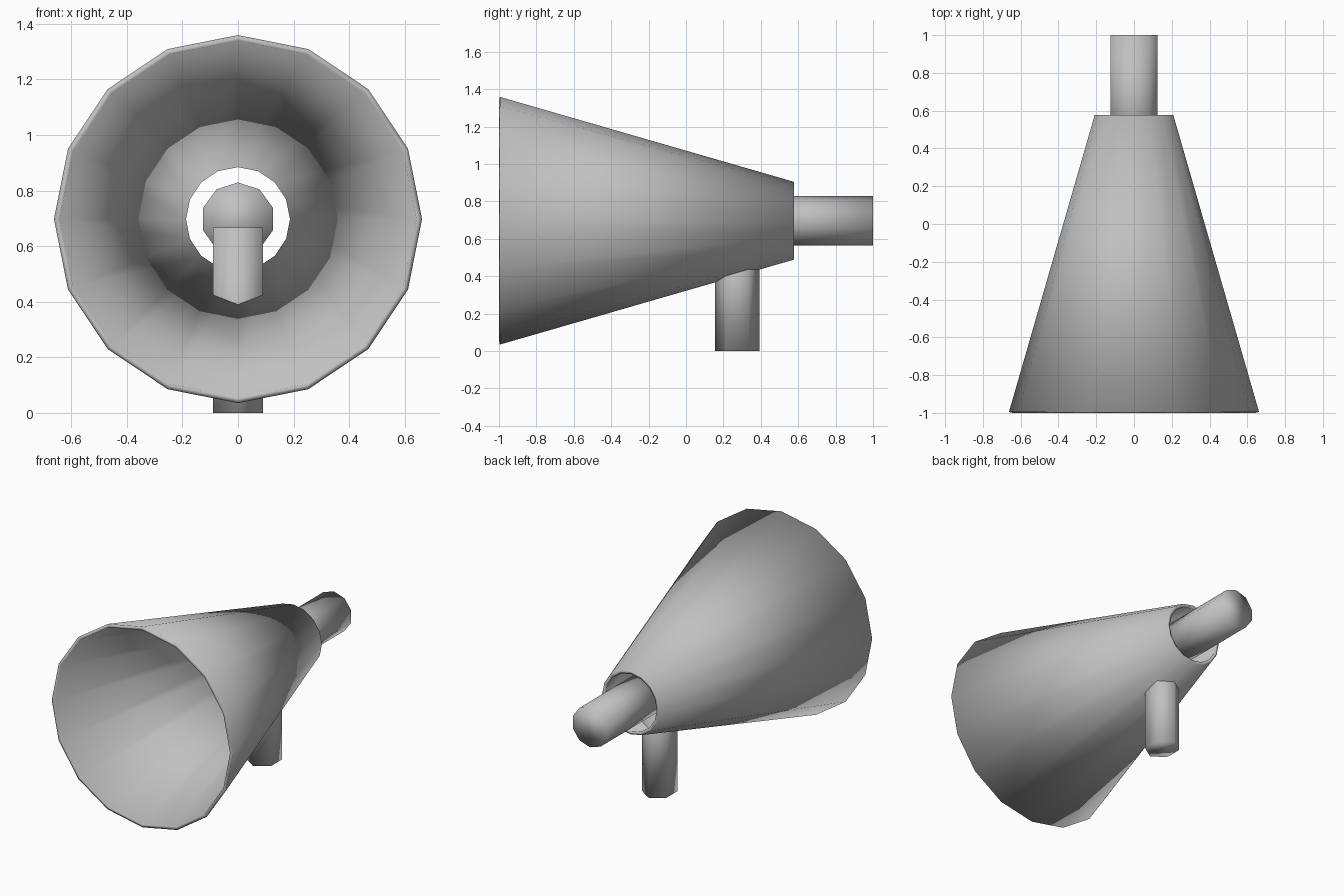
import bpy
import bmesh
import math

if "Cube" in bpy.data.objects:
    bpy.data.objects.remove(bpy.data.objects["Cube"])

AXIS_Z = 0.697  # height of the horn's centre line

grey = bpy.data.materials.new("plain_grey")
grey.diffuse_color = (0.53, 0.53, 0.53, 1.0)
grey.use_nodes = True
grey.node_tree.nodes["Principled BSDF"].inputs["Base Color"].default_value = grey.diffuse_color


def loft(name, rings, closed_loop=False):
    """Skin a list of point rings; cap both ends, or join last to first."""
    bm = bmesh.new()
    loops = [[bm.verts.new(p) for p in ring] for ring in rings]
    n = len(loops[0])
    pairs = list(zip(loops, loops[1:]))
    if closed_loop:
        pairs.append((loops[-1], loops[0]))
    else:
        bm.faces.new(loops[0])
        bm.faces.new(loops[-1])
    for a, b in pairs:
        for i in range(n):
            j = (i + 1) % n
            bm.faces.new((a[i], a[j], b[j], b[i]))
    bmesh.ops.recalc_face_normals(bm, faces=bm.faces)
    for f in bm.faces:
        f.smooth = True
    mesh = bpy.data.meshes.new(name)
    bm.to_mesh(mesh)
    bm.free()
    mesh.materials.append(grey)
    obj = bpy.data.objects.new(name, mesh)
    bpy.context.collection.objects.link(obj)
    return obj


def ring_y(radius, y, sides):
    """Ring around the horn axis with one vertex at the top."""
    angles = [2 * math.pi * i / sides for i in range(sides)]
    return [(radius * math.sin(a), y, AXIS_Z + radius * math.cos(a)) for a in angles]


def ring_z(rx, ry, cy, z, sides):
    """Horizontal ring with one vertex at the front."""
    angles = [2 * math.pi * i / sides for i in range(sides)]
    return [(rx * math.sin(a), cy - ry * math.cos(a), z) for a in angles]


# Open flared horn with a thin wall
loft("horn", [ring_y(r, y, 16) for r, y in
              ((0.662, -0.995), (0.208, 0.577), (0.187, 0.572), (0.642, -1.0))],
     closed_loop=True)

# Mouthpiece rod coming out of the narrow end
loft("mouthpiece", [ring_y(0.132, y, 10) for y in (0.333, 1.0)])

# Hexagonal handle reaching up through the horn wall
loft("handle", [ring_z(0.103, 0.118, 0.274, z, 6) for z in (0.0, 0.667)])
